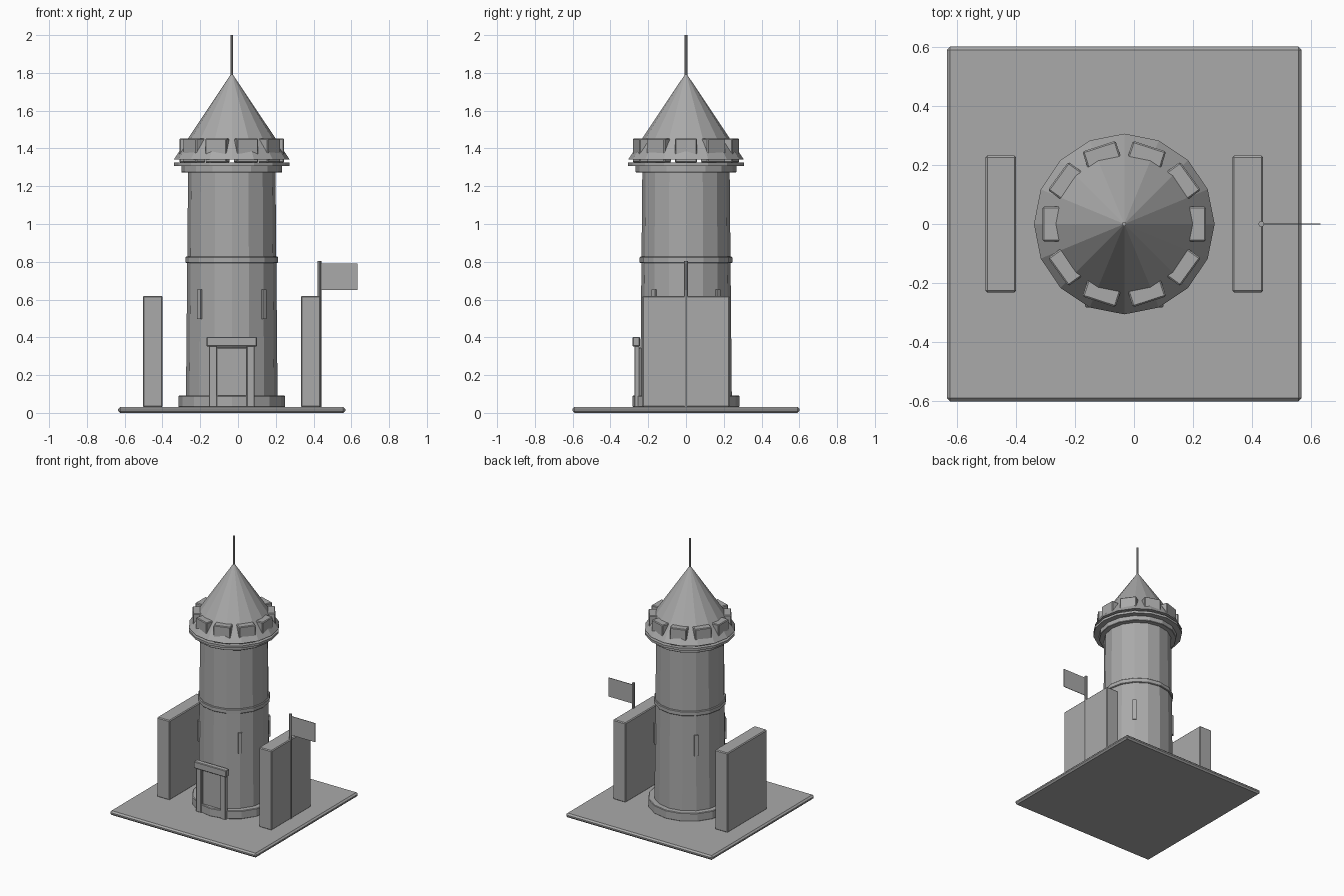
import bpy, math

if "Cube" in bpy.data.objects:
    bpy.data.objects.remove(bpy.data.objects["Cube"])

TX = -0.033   # tower axis

stone = bpy.data.materials.new("grey_stone")
stone.diffuse_color = (0.4, 0.4, 0.4, 1)
stone.use_nodes = True
stone.node_tree.nodes["Principled BSDF"].inputs["Base Color"].default_value = stone.diffuse_color


def finish(ob, name, bevel=0):
    ob.name = name
    ob.data.materials.append(stone)
    if bevel:
        m = ob.modifiers.new("bevel", 'BEVEL')
        m.width = bevel
        m.segments = 1
    return ob


def box(name, x, y, z, bevel=0.0, angle=None):
    """Box from (min, max) ranges; with an angle, x is radial and y tangential about the tower."""
    c = [(a + b) / 2 for a, b in (x, y, z)]
    size = [b - a for a, b in (x, y, z)]
    if angle is not None:
        c[0], c[1] = TX + c[0] * math.cos(angle), c[0] * math.sin(angle)
    bpy.ops.mesh.primitive_cube_add(size=1, location=c)
    ob = bpy.context.object
    for v in ob.data.vertices:
        v.co = [v.co[i] * size[i] for i in range(3)]
    ob.rotation_euler.z = angle or 0
    return finish(ob, name, bevel)


def drum(name, r1, r2, z0, z1, x=TX, sides=16, bevel=0):
    """Tapered prism with a corner on the +x axis."""
    bpy.ops.mesh.primitive_cone_add(vertices=sides, radius1=r1, radius2=r2,
                                    depth=z1 - z0, location=(x, 0, (z0 + z1) / 2))
    return finish(bpy.context.object, name, bevel)


# Ground slab
box("ground_slab", (TX - 0.601, TX + 0.601), (-0.601, 0.601), (0, 0.032), 0.011)

# Tower body and its rings
drum("foundation", 0.283, 0.283, 0.03, 0.092, bevel=0.004)
drum("tower_body", 0.243, 0.231, 0.03, 1.3)
drum("middle_band", 0.245, 0.245, 0.793, 0.827, bevel=0.004)
drum("collar", 0.267, 0.267, 1.273, 1.31, bevel=0.003)
drum("parapet_ring", 0.306, 0.306, 1.308, 1.325)

# Roof and spire
drum("roof", 0.306, 0, 1.342, 1.8)
drum("spire", 0.007, 0.007, 1.78, 2.0, sides=8)

# Battlements around the roof
for i in range(10):
    box(f"merlon_{i}", (0.213, 0.277), (-0.059, 0.059), (1.325, 1.453), 0.005,
        i * math.tau / 10)

# Slit windows on the diagonals
for i in range(4):
    box(f"window_{i}", (0.22, 0.246), (-0.013, 0.013), (0.498, 0.652), 0,
        math.pi / 4 + i * math.pi / 2)

# Doorway
box("door", (TX - 0.08, TX + 0.08), (-0.255, -0.235), (0.03, 0.345), 0.003)
for s, side in ((-1, "left"), (1, "right")):
    cx = TX + s * 0.1
    box(f"door_post_{side}", (cx - 0.021, cx + 0.021), (-0.273, -0.245), (0.03, 0.36), 0.003)
box("door_lintel", (TX - 0.133, TX + 0.133), (-0.283, -0.244), (0.352, 0.402), 0.004)

# Side walls
for s, side in ((-1, "left"), (1, "right")):
    cx = TX + s * 0.418
    box(f"wall_{side}", (cx - 0.052, cx + 0.052), (-0.232, 0.232), (0.03, 0.62), 0.006)

# Flag
drum("flag_pole", 0.01, 0.01, 0.03, 0.805, x=0.431, sides=8)
box("flag", (0.433, 0.632), (-0.002, 0.002), (0.65, 0.79))
